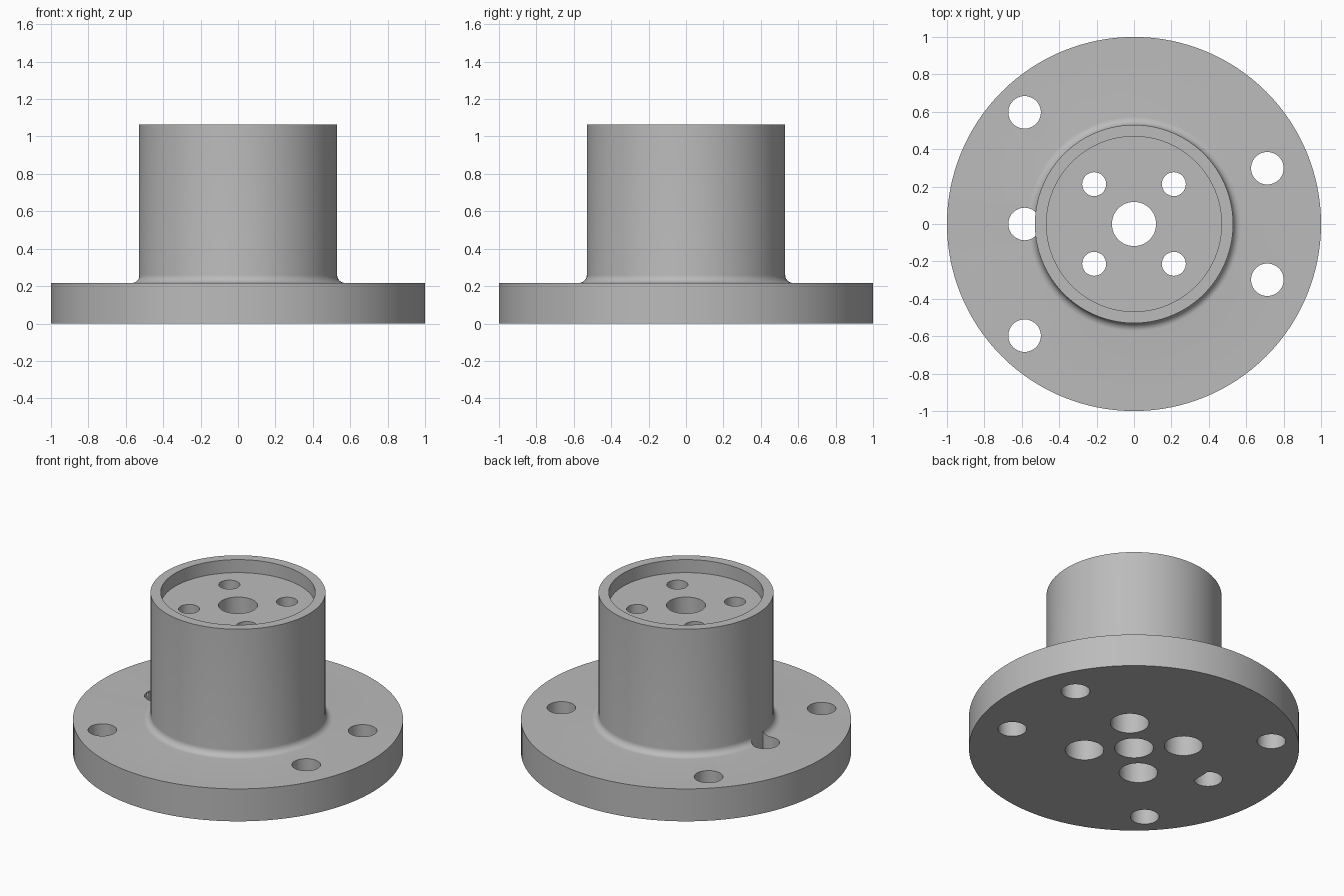
import bpy, bmesh, math

if "Cube" in bpy.data.objects:
    bpy.data.objects.remove(bpy.data.objects["Cube"])

SEG = 128
HUB_R, HUB_TOP, PLATE_TOP, FILLET = 0.53, 1.065, 0.217, 0.043
BORE_R, RECESS_R, RECESS_Z = 0.118, 0.468, 0.978
SEAT_Z = 0.76          # top of the bolt-head pockets

metal = bpy.data.materials.new("grey metal")
metal.diffuse_color = (0.5, 0.5, 0.5, 1)
metal.use_nodes = True
metal.node_tree.nodes["Principled BSDF"].inputs["Base Color"].default_value = metal.diffuse_color


def make_object(name, bm):
    bmesh.ops.recalc_face_normals(bm, faces=bm.faces)
    mesh = bpy.data.meshes.new(name)
    bm.to_mesh(mesh)
    bm.free()
    mesh.materials.append(metal)
    obj = bpy.data.objects.new(name, mesh)
    bpy.context.collection.objects.link(obj)
    return obj


def lathe(name, profile, seg=SEG, at=(0, 0)):
    """Revolve a closed (radius, z) loop around a vertical axis."""
    bm = bmesh.new()
    rings = []
    for r, z in profile:
        if r == 0:
            rings.append([bm.verts.new((at[0], at[1], z))] * seg)
            continue
        rings.append([bm.verts.new((at[0] + r * math.cos(2 * math.pi * i / seg),
                                    at[1] + r * math.sin(2 * math.pi * i / seg), z))
                      for i in range(seg)])
    for a, b in zip(rings, rings[1:] + rings[:1]):
        if a[0] is a[1] and b[0] is b[1]:
            continue
        for i in range(seg):
            j = (i + 1) % seg
            quad = list(dict.fromkeys((a[i], a[j], b[j], b[i])))
            bm.faces.new(quad)
    return make_object(name, bm)


def cut(target, cutter):
    mod = target.modifiers.new("cut", 'BOOLEAN')
    mod.operation, mod.solver, mod.object = 'DIFFERENCE', 'EXACT', cutter
    bpy.context.view_layer.objects.active = target
    bpy.ops.object.modifier_apply(modifier=mod.name)
    bpy.data.objects.remove(cutter)


def drill(name, x, y, r, z0, z1):
    return lathe(name, [(0, z0), (r, z0), (r, z1), (0, z1)], 48, (x, y))


# Flange plate, filleted hub, top recess and centre bore in one profile
fillet = [(HUB_R + FILLET * (1 - math.sin(a)), PLATE_TOP + FILLET * (1 - math.cos(a)))
          for a in (math.pi / 2 * k / 8 for k in range(9))]
body = lathe("flanged_hub", [(BORE_R, 0), (1, 0), (1, PLATE_TOP)] + fillet + [
    (HUB_R, HUB_TOP), (RECESS_R, HUB_TOP), (RECESS_R, RECESS_Z), (BORE_R, RECESS_Z)])

# Mounting holes through the flange
for x, y in ((-0.585, 0.597), (-0.585, -0.597), (0.713, 0.298), (0.713, -0.298)):
    cut(body, drill("flange_hole", x, y, 0.087, -0.1, 0.4))

# The hole beside the hub stops at the hub wall
crescent = drill("partial_hole", -0.585, 0, 0.087, -0.1, PLATE_TOP + FILLET - 0.001)
cut(crescent, lathe("hub_core", [(0, -0.2), (HUB_R, -0.2), (HUB_R, 0.5), (0, 0.5)]))
cut(body, crescent)

# Four stepped bolt holes through the hub: narrow on top, wide pocket below
for sx in (-1, 1):
    for sy in (-1, 1):
        x, y = 0.213 * sx, 0.213 * sy
        cut(body, lathe("bolt_hole", [(0, -0.1), (0.117, -0.1), (0.117, SEAT_Z),
                                      (0.064, SEAT_Z), (0.064, 1.03), (0, 1.03)], 48, (x, y)))

# Smooth round walls, sharp rims
bpy.ops.object.select_all(action='DESELECT')
body.select_set(True)
bpy.context.view_layer.objects.active = body
bpy.ops.object.shade_smooth_by_angle(angle=math.radians(30))
